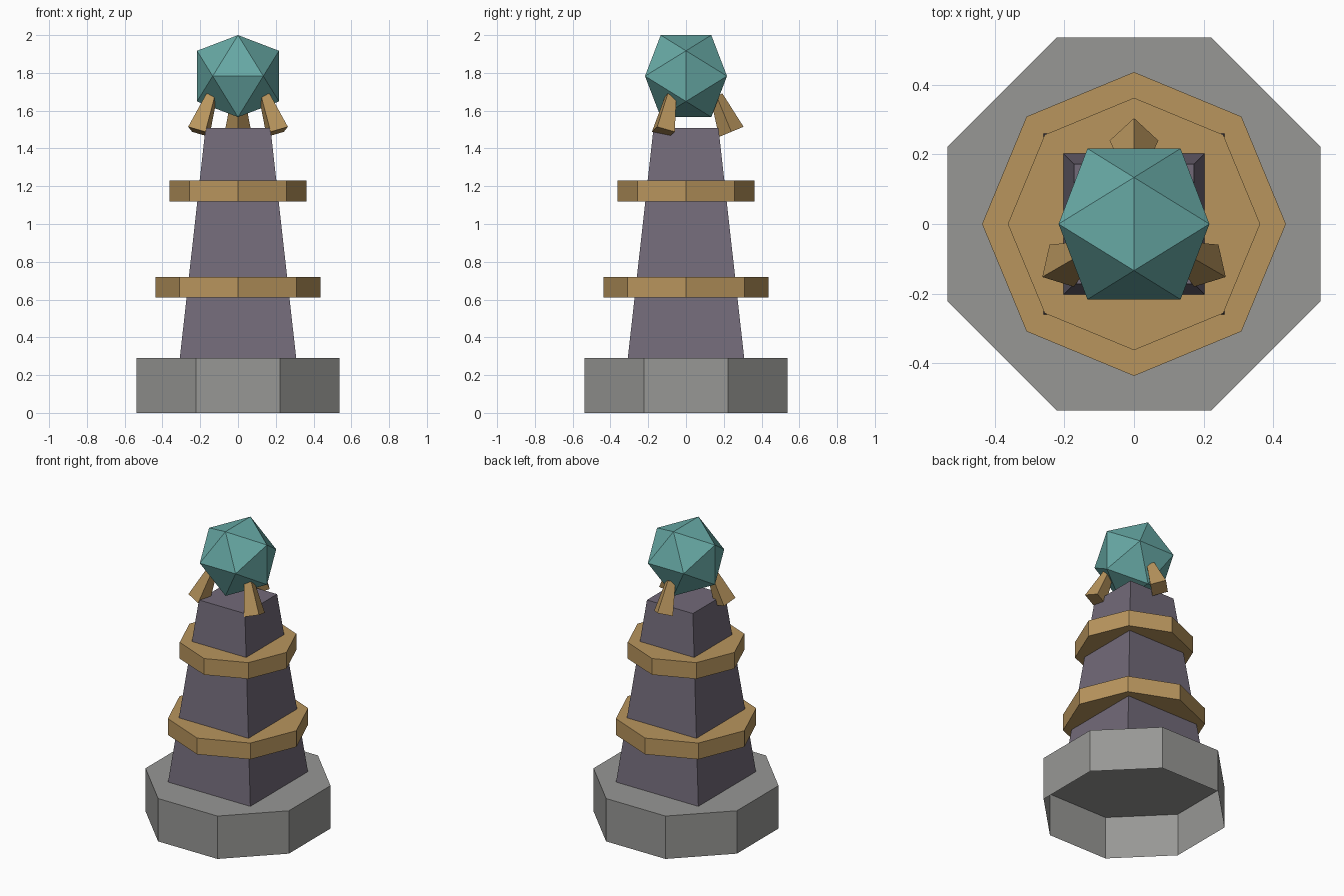
import bpy, bmesh
from math import cos, pi, radians, sin
from mathutils import Matrix, Vector

cube = bpy.data.objects.get("Cube")
if cube:
    bpy.data.objects.remove(cube, do_unlink=True)


def material(name, colour):
    mat = bpy.data.materials.new(name)
    mat.use_nodes = True
    mat.diffuse_color = (*colour, 1)
    mat.node_tree.nodes["Principled BSDF"].inputs["Base Color"].default_value = (*colour, 1)
    return mat


stone = material("grey stone", (0.31, 0.31, 0.3))
slate = material("purple slate", (0.168, 0.144, 0.19))
bronze = material("bronze", (0.48, 0.3, 0.11))
crystal = material("teal crystal", (0.135, 0.395, 0.375))


def add_object(name, bm, mat):
    bmesh.ops.recalc_face_normals(bm, faces=bm.faces)
    mesh = bpy.data.meshes.new(name)
    bm.to_mesh(mesh)
    bm.free()
    mesh.materials.append(mat)
    obj = bpy.data.objects.new(name, mesh)
    bpy.context.collection.objects.link(obj)


def frustum(name, mat, sides, r_low, r_high, z_low, z_high,
            turn=0.0, place=Matrix(), floor=True):
    """Flat-sided tapered prism; radii reach the corners."""
    bm = bmesh.new()
    rings = []
    for r, z in ((r_low, z_low), (r_high, z_high)):
        angles = [turn + 2 * pi * i / sides for i in range(sides)]
        rings.append([bm.verts.new((r * cos(a), r * sin(a), z)) for a in angles])
    low, high = rings
    if floor:
        bm.faces.new(low[::-1])
    bm.faces.new(high)
    for i in range(sides):
        j = (i + 1) % sides
        bm.faces.new((low[i], low[j], high[j], high[i]))
    bm.transform(place)
    add_object(name, bm, mat)


# Octagonal plinth, open underneath, and tapering square shaft standing on it
frustum("plinth", stone, 8, 0.581, 0.581, 0, 0.29, pi / 8, floor=False)
diagonal = 2 ** 0.5
frustum("shaft", slate, 4, 0.308 * diagonal, 0.172 * diagonal, 0.291, 1.507, pi / 4)

# Octagonal bands around the shaft
frustum("lower_band", bronze, 8, 0.437, 0.437, 0.61, 0.72)
frustum("upper_band", bronze, 8, 0.363, 0.363, 1.12, 1.23)

# Three claws leaning inwards to hold the gem
for name, angle in (("back_claw", 90), ("right_claw", 210), ("left_claw", 330)):
    place = (Matrix.Rotation(radians(angle), 4, "Z")
             @ Matrix.Translation((0.24, 0, 1.488))
             @ Matrix.Rotation(radians(-22.5), 4, "Y"))
    frustum(name, bronze, 4, 0.07, 0.034, 0, 0.206, place=place)

# Icosahedral gem, hulled from three crossed golden rectangles
bm = bmesh.new()
short, long = 0.134, 0.217
for s in (-short, short):
    for t in (-long, long):
        for corner in ((0, s, t), (t, 0, s), (s, t, 0)):
            bm.verts.new(Vector(corner) + Vector((0, 0, 1.783)))
bmesh.ops.convex_hull(bm, input=bm.verts)
add_object("gem", bm, crystal)
